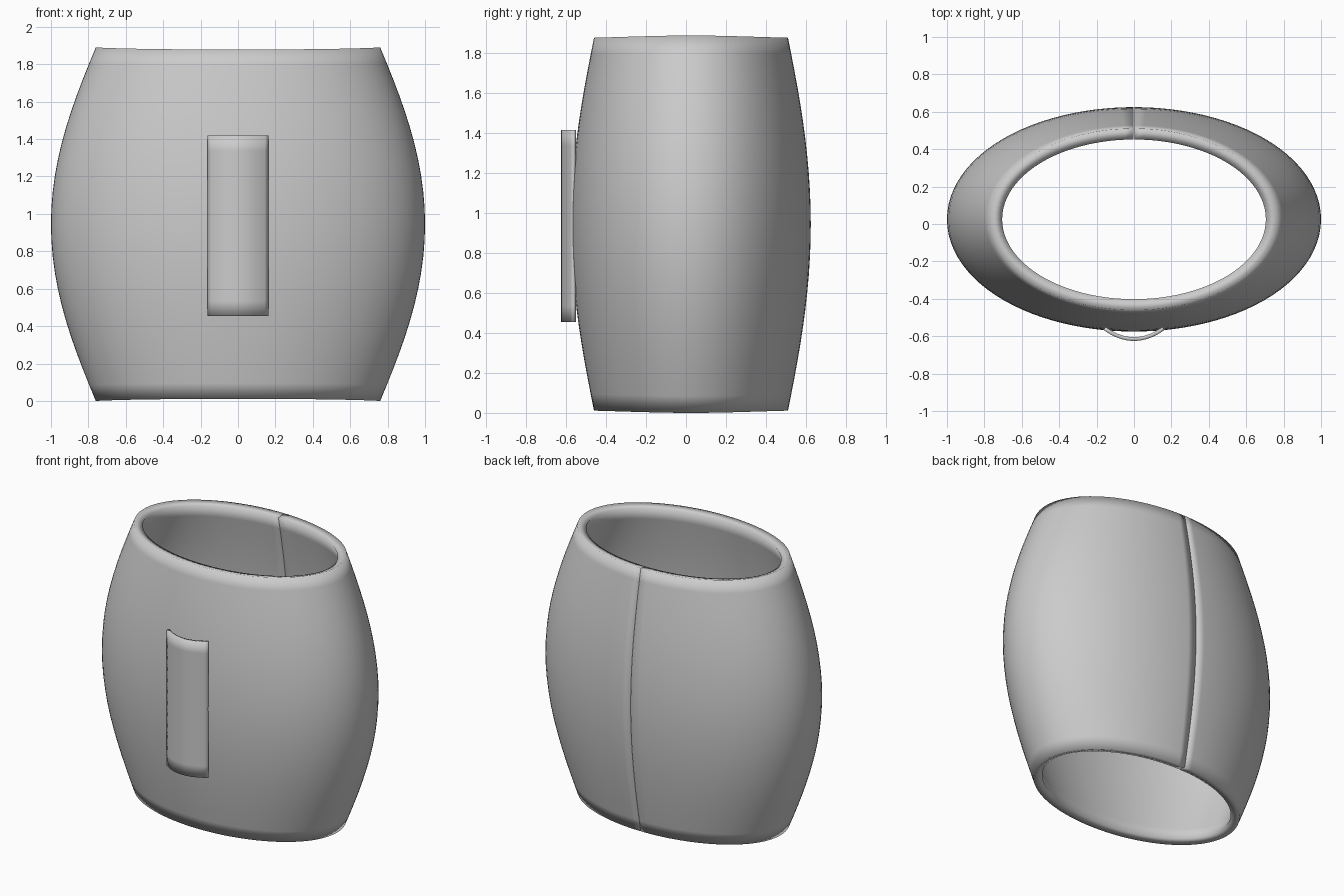
import bpy, bmesh, math

if "Cube" in bpy.data.objects:
    bpy.data.objects.remove(bpy.data.objects["Cube"])

grey = bpy.data.materials.new("plain_grey")
grey.diffuse_color = (0.6, 0.6, 0.6, 1)
grey.use_nodes = True
grey.node_tree.nodes["Principled BSDF"].inputs["Base Color"].default_value = grey.diffuse_color


def thick_sheet(name, point, nu, nv, thickness):
    """Grid surface from point(u, v), thickened outward and fully smooth."""
    bm = bmesh.new()
    rows = [[bm.verts.new(point(i / nu, j / nv)) for i in range(nu + 1)]
            for j in range(nv + 1)]
    for a, b in zip(rows, rows[1:]):
        for i in range(nu):
            bm.faces.new((a[i], a[i + 1], b[i + 1], b[i])).smooth = True
    mesh = bpy.data.meshes.new(name)
    bm.to_mesh(mesh)
    bm.free()
    mesh.materials.append(grey)
    obj = bpy.data.objects.new(name, mesh)
    bpy.context.collection.objects.link(obj)
    mod = obj.modifiers.new("thickness", 'SOLIDIFY')
    mod.thickness = thickness
    mod.offset = 1
    return obj


MID_Z = 0.945      # middle height of the body
HALF_H = 0.922     # half height of the inner wall
SEAM = 0.002       # half angle of the hairline seam at the back


def body_point(u, v):
    # Bulging oval tube, wrapped once around from the back seam
    a = math.pi / 2 + SEAM + u * (2 * math.pi - 2 * SEAM)
    t = 2 * v - 1
    taper = t * t * (1.18 - 0.18 * t * t)
    rx = 0.94 - 0.235 * taper
    ry = 0.54 - 0.113 * taper
    return (rx * math.cos(a), 0.025 + ry * math.sin(a), MID_Z + HALF_H * t)


def loop_point(u, v):
    # Upright strip bowed outward at the front
    s = 2 * u - 1
    return (0.152 * s, -0.605 + 0.055 * s * s, 0.455 + 0.963 * v)


thick_sheet("band_body", body_point, 96, 22, 0.06)
thick_sheet("front_loop", loop_point, 16, 12, 0.02)
